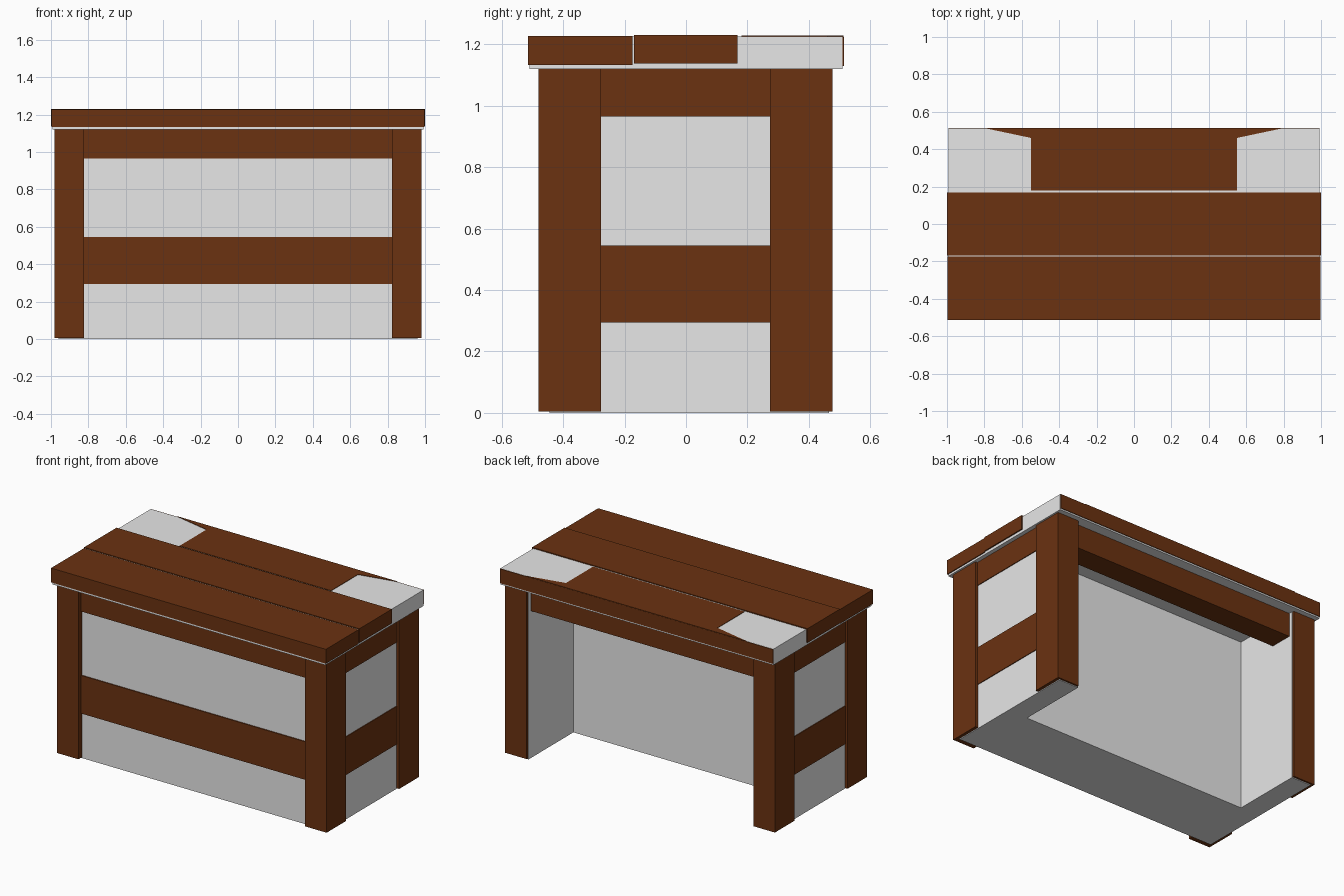
import bpy, bmesh

if "Cube" in bpy.data.objects:
    bpy.data.objects.remove(bpy.data.objects["Cube"])


def material(name, rgb):
    m = bpy.data.materials.new(name)
    m.diffuse_color = (*rgb, 1.0)
    m.use_nodes = True
    m.node_tree.nodes["Principled BSDF"].inputs["Base Color"].default_value = m.diffuse_color
    return m


GREY = material("light grey", (0.8, 0.8, 0.8))
BROWN = material("dark brown wood", (0.147, 0.032, 0.0055))


def prism(name, outline, z0, z1, mat):
    """Extrude an xy outline from z0 to z1."""
    bm = bmesh.new()
    face = bm.faces.new([bm.verts.new((x, y, z0)) for x, y in outline])
    ext = bmesh.ops.extrude_face_region(bm, geom=[face])
    for v in ext["geom"]:
        if isinstance(v, bmesh.types.BMVert):
            v.co.z = z1
    bmesh.ops.recalc_face_normals(bm, faces=bm.faces)
    me = bpy.data.meshes.new(name)
    bm.to_mesh(me)
    bm.free()
    me.materials.append(mat)
    ob = bpy.data.objects.new(name, me)
    bpy.context.collection.objects.link(ob)
    return ob


def box(name, x0, x1, y0, y1, z0, z1, mat):
    return prism(name, [(x0, y0), (x1, y0), (x1, y1), (x0, y1)], z0, z1, mat)


# Grey U-shaped carcass, open at the back
right = [(0.96, -0.445), (0.96, 0.465), (0.818, 0.465), (0.818, 0.0)]
prism("carcass", right + [(-x, y) for x, y in reversed(right)], 0.0, 1.125, GREY)

# Grey top slab
box("top_slab", -0.992, 0.992, -0.51, 0.51, 1.12, 1.225, GREY)

# Corner legs and side rails, mirrored left and right
for side, s in (("left", -1), ("right", 1)):
    xa, xb = sorted((s * 0.823, s * 0.98))
    box(f"front_leg_{side}", xa, xb, -0.48, -0.277, 0.005, 1.12, BROWN)
    box(f"back_leg_{side}", xa, xb, 0.273, 0.477, 0.005, 1.12, BROWN)
    xa, xb = sorted((s * 0.90, s * 0.965))
    box(f"lower_rail_{side}", xa, xb, -0.3, 0.3, 0.295, 0.545, BROWN)
    box(f"upper_rail_{side}", xa, xb, -0.3, 0.3, 0.965, 1.12, BROWN)

# Front and back rails
box("lower_front_rail", -0.85, 0.85, -0.452, -0.3, 0.295, 0.545, BROWN)
box("upper_front_rail", -0.85, 0.85, -0.452, -0.3, 0.965, 1.12, BROWN)
box("upper_back_rail", -0.83, 0.83, 0.29, 0.44, 0.965, 1.12, BROWN)

# Top planks wrapping over the slab
box("front_plank", -0.998, 0.998, -0.514, -0.175, 1.133, 1.227, BROWN)
box("middle_plank", -1.0, 1.0, -0.169, 0.168, 1.138, 1.231, BROWN)

# Back plank, sunk into the slab at both ends
half = [(0.55, 0.18), (0.55, 0.46), (0.8, 0.513)]
prism("back_plank", half + [(-x, y) for x, y in reversed(half)], 1.13, 1.228, BROWN)
box("back_plank_edge", -0.991, 0.991, 0.49, 0.514, 1.13, 1.224, BROWN)
